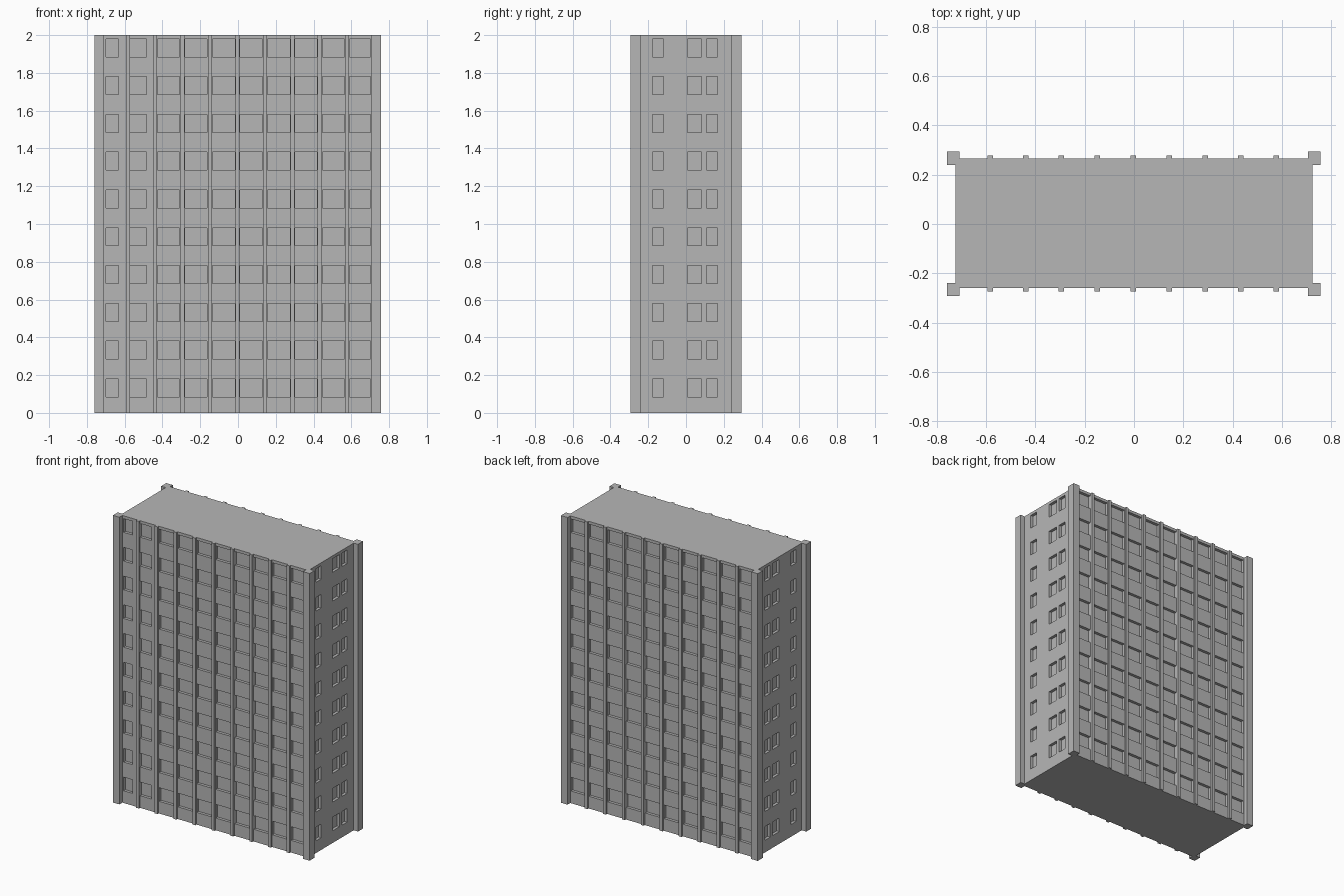
import bpy, bmesh
from mathutils import Vector

cube = bpy.data.objects.get("Cube")
if cube:
    bpy.data.objects.remove(cube)

FLOORS, STOREY = 10, 0.2
HEIGHT = FLOORS * STOREY
HALF_X, FRONT, BACK = 0.724, -0.26, 0.265
PIERS = [-0.583, -0.44, -0.295, -0.149, -0.003, 0.143, 0.289, 0.433, 0.577]

concrete = bpy.data.materials.new("grey concrete")
concrete.use_nodes = True
concrete.diffuse_color = (0.47, 0.47, 0.47, 1)
concrete.node_tree.nodes["Principled BSDF"].inputs["Base Color"].default_value = (0.47, 0.47, 0.47, 1)


def finish(name, bm):
    mesh = bpy.data.meshes.new(name)
    bm.to_mesh(mesh)
    bm.free()
    mesh.materials.append(concrete)
    obj = bpy.data.objects.new(name, mesh)
    bpy.context.collection.objects.link(obj)
    return obj


def box(bm, x0, x1, y0, y1, z0=0.0, z1=HEIGHT):
    verts = bmesh.ops.create_cube(bm, size=1)["verts"]
    for v in verts:
        v.co = Vector((x0 if v.co.x < 0 else x1,
                       y0 if v.co.y < 0 else y1,
                       z0 if v.co.z < 0 else z1))


def wall(name, origin, along, start, end, windows, sill=0.085, head=0.18, depth=0.02):
    """Flat wall facing along x up, with a recessed window in every listed span."""
    along, origin = Vector(along), Vector(origin)
    us = [start] + [u for span in sorted(windows) for u in span] + [end]
    zs = [0.0]
    for f in range(FLOORS):
        zs += [f * STOREY + sill, f * STOREY + head]
    zs.append(HEIGHT)
    bm = bmesh.new()
    grid = [[bm.verts.new(origin + along * u + Vector((0, 0, z))) for z in zs] for u in us]
    panes = []
    for i in range(len(us) - 1):
        for j in range(len(zs) - 1):
            face = bm.faces.new((grid[i][j], grid[i + 1][j], grid[i + 1][j + 1], grid[i][j + 1]))
            if i % 2 and j % 2:
                panes.append(face)
    bm.normal_update()
    bmesh.ops.inset_individual(bm, faces=panes, thickness=0, depth=-depth)
    return finish(name, bm)


def flip(spans):
    return [(-b, -a) for a, b in spans]


# Long walls: wide windows fill each bay, two smaller ones at one end of the front
edges = [-0.715] + PIERS + [0.715]
bays = [(a + 0.014, b - 0.014) for a, b in zip(edges, edges[1:])]
front_windows = [(-0.70, -0.632), (-0.574, -0.484)] + bays[2:]
wall("front_wall", (0, FRONT, 0), (1, 0, 0), -HALF_X, HALF_X, front_windows)
wall("back_wall", (0, BACK, 0), (-1, 0, 0), -HALF_X, HALF_X, flip(bays))

# End walls: one single window and one pair on every floor
side_windows = [(-0.177, -0.119), (0.008, 0.082), (0.108, 0.167)]
wall("right_end_wall", (HALF_X, 0, 0), (0, 1, 0), FRONT, BACK, side_windows)
wall("left_end_wall", (-HALF_X, 0, 0), (0, -1, 0), -BACK, -FRONT, flip(side_windows))

# Roof and base
for name, z, order in (("roof", HEIGHT, 1), ("base", 0.0, -1)):
    bm = bmesh.new()
    corners = [(-HALF_X, FRONT), (HALF_X, FRONT), (HALF_X, BACK), (-HALF_X, BACK)][::order]
    bm.faces.new([bm.verts.new((x, y, z)) for x, y in corners])
    finish(name, bm)

# Corner posts
bm = bmesh.new()
for x0, x1 in ((-0.759, -0.709), (0.706, 0.757)):
    box(bm, x0, x1, -0.293, -0.239)
    box(bm, x0, x1, 0.239, 0.295)
finish("corner_posts", bm)

# Slim piers between the bays
for name, y0, y1 in (("front_piers", FRONT - 0.013, FRONT + 0.01),
                     ("back_piers", BACK - 0.01, BACK + 0.013)):
    bm = bmesh.new()
    for x in PIERS:
        box(bm, x - 0.011, x + 0.011, y0, y1)
    finish(name, bm)
